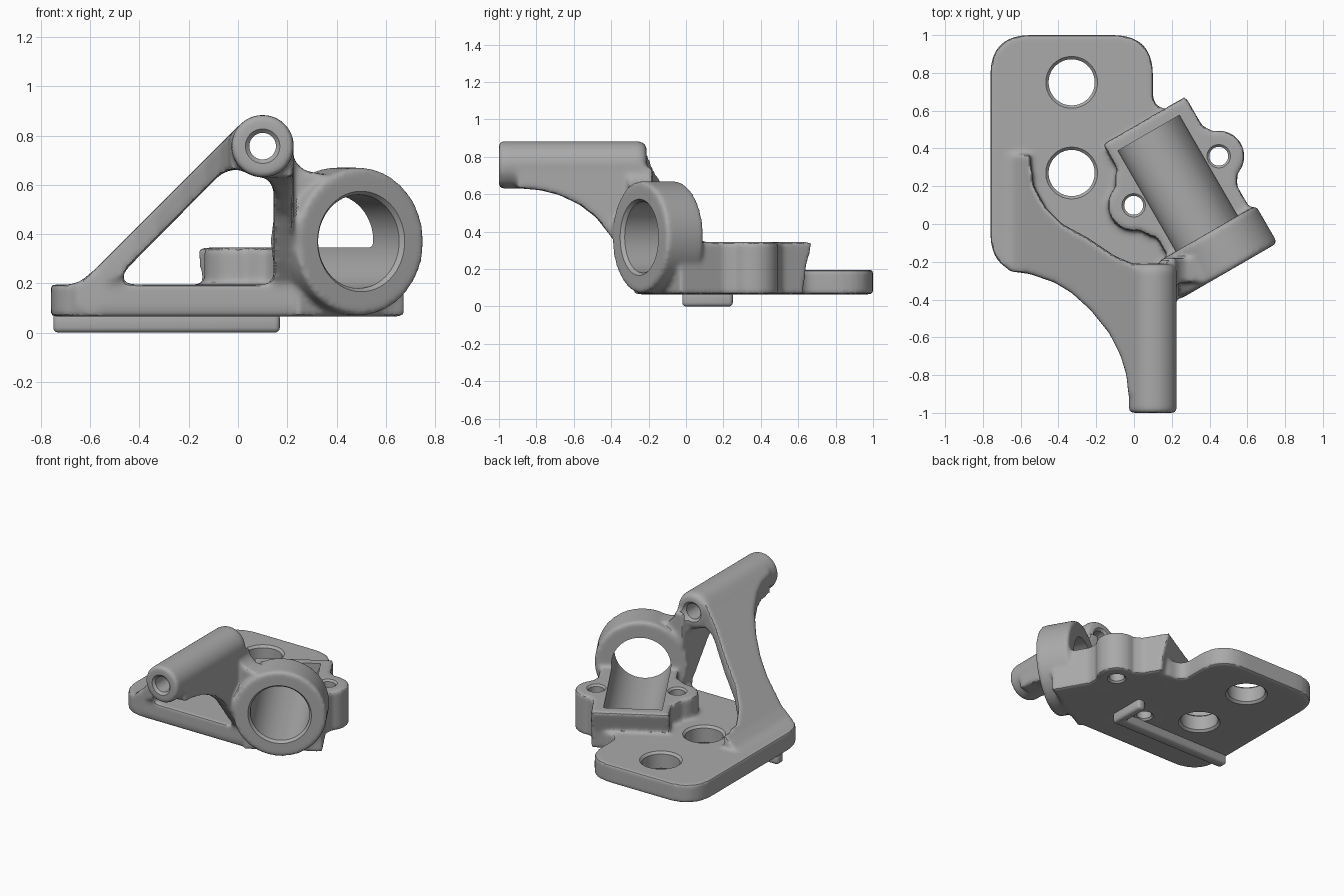
import bpy, bmesh
from math import pi, cos, sin
from mathutils import Matrix, Vector

cube = bpy.data.objects.get("Cube")
if cube:
    bpy.data.objects.remove(cube, do_unlink=True)

metal = bpy.data.materials.new("plain grey")
metal.use_nodes = True
GREY = (0.4, 0.4, 0.4, 1)
metal.diffuse_color = GREY
metal.node_tree.nodes["Principled BSDF"].inputs["Base Color"].default_value = GREY


def add_object(name, bm, matrix):
    bmesh.ops.recalc_face_normals(bm, faces=bm.faces)
    bm.transform(matrix)
    mesh = bpy.data.meshes.new(name)
    bm.to_mesh(mesh)
    bm.free()
    mesh.materials.append(metal)
    obj = bpy.data.objects.new(name, mesh)
    bpy.context.collection.objects.link(obj)
    return obj


def prism(name, outline, axis, start, end, matrix=Matrix()):
    """Extrude a 2D outline along one axis."""
    place = {"x": lambda p, t: (t, p[0], p[1]),
             "y": lambda p, t: (p[0], t, p[1]),
             "z": lambda p, t: (p[0], p[1], t)}[axis]
    bm = bmesh.new()
    rings = [[bm.verts.new(place(p, t)) for p in outline] for t in (start, end)]
    for ring in rings:
        bm.faces.new(ring)
    n = len(outline)
    for i in range(n):
        j = (i + 1) % n
        bm.faces.new((rings[0][i], rings[0][j], rings[1][j], rings[1][i]))
    return add_object(name, bm, matrix)


def lathe(name, profile, matrix, sides=96):
    """Turn (radius, height) pairs about local z, with flat caps."""
    bm = bmesh.new()
    rings = [[bm.verts.new((r * cos(2 * pi * i / sides), r * sin(2 * pi * i / sides), h))
              for i in range(sides)] for r, h in profile]
    bm.faces.new(rings[0])
    bm.faces.new(rings[-1])
    for a, b in zip(rings, rings[1:]):
        for i in range(sides):
            j = (i + 1) % sides
            bm.faces.new((a[i], a[j], b[j], b[i]))
    return add_object(name, bm, matrix)


def rounded(corners, steps=8):
    """Round each (x, y, reach) corner of an outline."""
    result = []
    n = len(corners)
    for i, (x, y, reach) in enumerate(corners):
        p = Vector((x, y))
        if not reach:
            result.append(p)
            continue
        a = p + (Vector(corners[i - 1][:2]) - p).normalized() * reach
        b = p + (Vector(corners[(i + 1) % n][:2]) - p).normalized() * reach
        for k in range(steps + 1):
            t = k / steps
            result.append(a.lerp(p, t).lerp(p.lerp(b, t), t))
    return result


def apply_modifier(obj, kind, **settings):
    mod = obj.modifiers.new(kind.lower(), kind)
    for key, value in settings.items():
        setattr(mod, key, value)
    bpy.context.view_layer.objects.active = obj
    bpy.ops.object.modifier_apply(modifier=mod.name)


def combine(obj, cutter, operation="DIFFERENCE", solver="EXACT"):
    apply_modifier(obj, "BOOLEAN", object=cutter, operation=operation, solver=solver)
    bpy.data.objects.remove(cutter, do_unlink=True)


def at(x, y, z):
    return Matrix.Translation((x, y, z))


ALONG_Y = Matrix.Rotation(-pi / 2, 4, "X")
CLAMP = at(0.5, -0.25, 0) @ Matrix.Rotation(pi / 6, 4, "Z")   # y runs to the rear
BORE = CLAMP @ at(0, 0, 0.37) @ ALONG_Y
TUBE = at(0.1, -1, 0.757) @ ALONG_Y
LOW, PLATE_TOP, CRADLE_TOP = 0.065, 0.195, 0.345

# Base plate
plate = prism("base_plate", rounded([
    (-0.76, -0.26, 0.21), (0.22, -0.26, 0), (0.22, 0.61, 0), (0.1, 0.61, 0.08),
    (0.1, 1, 0.21), (-0.76, 1, 0.21)]), "z", LOW, PLATE_TOP)

# Triangular brace: front outline, opening, then curved plan and side
brace = prism("brace", [(-0.72, 0.1), (-0.7, 0.19), (-0.64, 0.208), (-0.58, 0.257),
                        (0.01, 0.847), (0.225, 0.757), (0.225, 0.1)], "y", -1, 0.5)
combine(brace, prism("opening", rounded([
    (-0.515, 0.195, 0.11), (0.145, 0.195, 0.05), (0.145, 0.62, 0.06),
    (-0.04, 0.675, 0.07)]), "y", -1.1, 0.6))
combine(brace, prism("plan", [
    (-0.74, -0.1), (-0.66, -0.25), (-0.55, -0.265), (-0.42, -0.31), (-0.33, -0.365),
    (-0.23, -0.455), (-0.13, -0.58), (-0.07, -0.7), (-0.04, -0.8), (-0.03, -0.9),
    (0.3, -0.9), (0.3, -0.22), (0.02, -0.22), (-0.1, -0.17), (-0.25, -0.07),
    (-0.38, 0), (-0.47, 0.09), (-0.53, 0.2), (-0.55, 0.37), (-0.74, 0.37)],
    "z", 0, 1), "INTERSECT")
combine(brace, prism("under_arch", [
    (-1.1, 0.63), (-0.87, 0.63), (-0.78, 0.622), (-0.68, 0.597), (-0.57, 0.545),
    (-0.48, 0.475), (-0.41, 0.385), (-0.34, 0.29), (-0.265, 0.2), (-0.265, 0),
    (-1.1, 0)], "x", -1, 1))

# Gusset between post and clamp ring
gusset = prism("gusset", [(0.15, 0.74), (0.215, 0.74), (0.235, 0.69), (0.27, 0.658),
                          (0.36, 0.64), (0.36, 0.5), (0.15, 0.5)], "y", -0.31, -0.18)

# Tube, clamp ring, cradle and its two screw ears
tube = lathe("tube", [(0.115, 0), (0.127, 0.012), (0.127, 0.75), (0.115, 0.78), (0.09, 0.79)], TUBE)
ring = lathe("clamp_ring", [(0.29, 0), (0.3, 0.01), (0.3, 0.22), (0.29, 0.23)], BORE)
cradle = prism("cradle", [(0.1, LOW), (0.865, LOW), (0.88, PLATE_TOP), (0.92, CRADLE_TOP),
                          (0.1, CRADLE_TOP)], "x", -0.24, 0.265, CLAMP)
parts = [plate, brace, gusset, tube, ring, cradle]
for side, label in ((-1, "right"), (1, "left")):
    parts.append(lathe(label + "_ear", [(0.135, LOW), (0.135, CRADLE_TOP)],
                       CLAMP @ at(side * 0.26, 0.553, 0)))
    # Flared web that blends the ear into the cradle wall
    parts.append(prism(label + "_ear_web", [
        (side * 0.2, 0.32), (side * 0.26, 0.36), (side * 0.3, 0.425),
        (side * 0.3, 0.68), (side * 0.26, 0.745), (side * 0.2, 0.79)],
        "z", LOW, CRADLE_TOP, CLAMP))

# Fuse into one casting with soft edges
bpy.ops.object.select_all(action="DESELECT")
for part in parts:
    part.select_set(True)
bpy.context.view_layer.objects.active = plate
bpy.ops.object.join()
body = plate
body.name = "bracket_body"
apply_modifier(body, "REMESH", mode="VOXEL", voxel_size=0.012)
apply_modifier(body, "SMOOTH", factor=0.5, iterations=10)


def drill(radius, rim, length, matrix):
    """Through hole with a chamfered rim at both ends."""
    c = rim - radius
    combine(body, lathe("drill", [(rim + c, -c), (radius, c), (radius, length - c),
                                  (rim + c, length + c)], matrix), solver="MANIFOLD")


# Bore and open trough
combine(body, lathe("bore", [(0.225, -0.03), (0.19, 0.02), (0.19, 0.845)], BORE), solver="MANIFOLD")

# Screw holes and tube hole
for y in (0.27, 0.75):
    drill(0.122, 0.137, PLATE_TOP - LOW, at(-0.33, y, LOW))
for side in (-1, 1):
    drill(0.05, 0.062, CRADLE_TOP - LOW, CLAMP @ at(side * 0.26, 0.553, LOW))
drill(0.054, 0.07, 0.79, TUBE)

# Locating rail under the plate
rail = prism("locating_rail", [(-0.75, -0.02), (0.17, -0.02), (0.17, 0.25), (0.11, 0.25),
                               (0.11, 0.05), (-0.75, 0.05)], "z", 0, 0.08)
apply_modifier(rail, "BEVEL", width=0.02, segments=3, limit_method="ANGLE")

# Smooth shading with crisp hole rims
bpy.ops.object.select_all(action="DESELECT")
for obj in (body, rail):
    obj.select_set(True)
    bpy.context.view_layer.objects.active = obj
bpy.ops.object.shade_smooth_by_angle()
